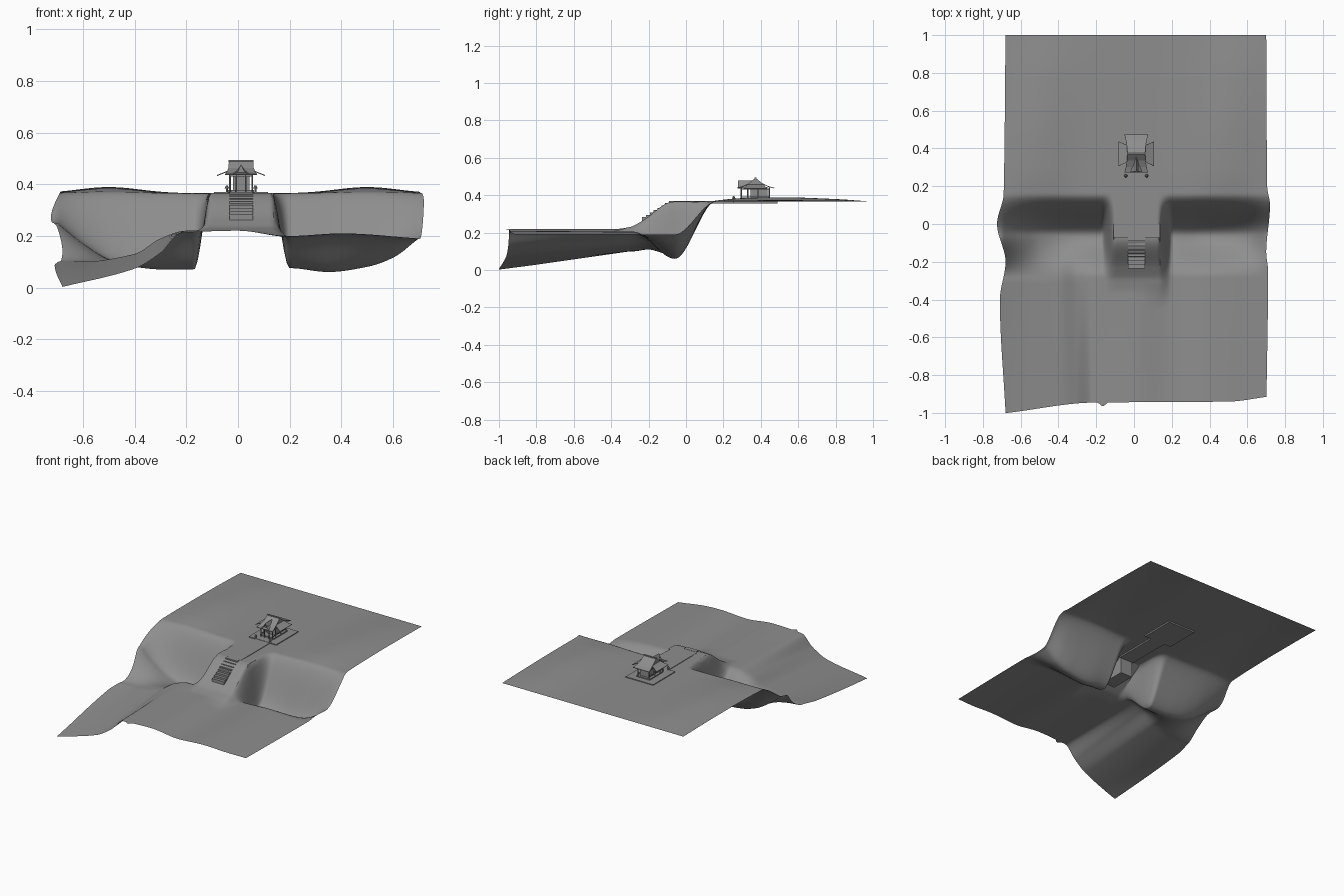
import bpy, bmesh, math
from mathutils import Vector, Matrix

old = bpy.data.objects.get("Cube")
if old:
    bpy.data.objects.remove(old)

grey = bpy.data.materials.new("stone grey")
grey.use_nodes = True
tone = (0.27, 0.27, 0.27, 1)
grey.diffuse_color = tone
grey.node_tree.nodes["Principled BSDF"].inputs["Base Color"].default_value = tone


def finish(name, bm, smooth=False):
    mesh = bpy.data.meshes.new(name)
    bm.to_mesh(mesh)
    bm.free()
    mesh.materials.append(grey)
    mesh.polygons.foreach_set("use_smooth", [smooth] * len(mesh.polygons))
    obj = bpy.data.objects.new(name, mesh)
    bpy.context.scene.collection.objects.link(obj)
    return obj


def add_box(bm, low, high):
    low, high = Vector(low), Vector(high)
    place = Matrix.Translation((low + high) / 2) @ Matrix.Diagonal((*(high - low), 1))
    bmesh.ops.create_cube(bm, size=1, matrix=place)


def add_post(bm, x, y, z, height, radius, top_radius=None):
    place = Matrix.Translation((x, y, z + height / 2))
    bmesh.ops.create_cone(bm, cap_ends=True, segments=8, radius1=radius,
                          radius2=radius if top_radius is None else top_radius,
                          depth=height, matrix=place)


def add_sheet(bm, rows):
    """Skin a strip of quads across rows of points."""
    grid = [[bm.verts.new(p) for p in row] for row in rows]
    for a, b in zip(grid, grid[1:]):
        for i in range(len(a) - 1):
            bm.faces.new((a[i], a[i + 1], b[i + 1], b[i]))


def step(a, b, t):
    t = min(max((t - a) / (b - a), 0), 1)
    return t * t * (3 - 2 * t)


def curve(points):
    """Smooth function through the given points, without overshoot."""
    slopes = [(b[1] - a[1]) / (b[0] - a[0]) for a, b in zip(points, points[1:])]
    tangents = [slopes[0]]
    for a, b in zip(slopes, slopes[1:]):
        tangents.append(2 * a * b / (a + b) if a * b > 0 else 0)
    tangents.append(slopes[-1])

    def value(x):
        x = min(max(x, points[0][0]), points[-1][0])
        i = 0
        while i < len(slopes) - 1 and x > points[i + 1][0]:
            i += 1
        (xa, ya), (xb, yb) = points[i], points[i + 1]
        w = xb - xa
        t = (x - xa) / w
        s = t * t * (3 - 2 * t)
        return (ya + (yb - ya) * s + w * t * (1 - t) ** 2 * tangents[i]
                - w * t * t * (1 - t) * tangents[i + 1])
    return value


# Terrain outline
left_edge = curve([(-1, -.68), (-.4, -.71), (-.2, -.68), (0, -.725), (.16, -.69), (1, -.68)])
right_edge = curve([(-1, .7), (-.25, .71), (-.15, .7), (.1, .72), (.2, .705), (1, .7)])
front_edge = curve([(-.68, -1), (-.2, -.945), (-.17, -.965), (-.14, -.945), (.5, -.94), (.7, -.915)])

# Terrain heights: front rim, lower meadow, hollow, causeway and upper field
front_rim = curve([(-.69, 0), (-.4, .07), (-.3, .13), (-.22, .21), (0, .22),
                   (.2, .2), (.4, .21), (.7, .19)])
meadow = curve([(-.72, .1), (-.6, .1), (-.4, .13), (-.3, .19), (-.2, .22), (0, .22),
                (.2, .195), (.4, .205), (.7, .19)])
hollow = curve([(-.7, .25), (-.6, .17), (-.5, .11), (-.4, .08), (-.3, .07), (-.15, .07),
                (.2, .075), (.35, .06), (.5, .08), (.6, .115), (.7, .19)])
causeway = curve([(-1, .22), (-.4, .218), (-.3, .23), (-.235, .262), (-.07, .365), (1, .365)])
swell = curve([(.1, 0), (.3, .8), (.5, 1), (.8, .6), (1, 0)])


def height(x, y):
    field = .365 + .024 * swell(y) * math.exp(-((abs(x) - .5) / .17) ** 2)
    blend = min(max((y + 1) / .7, 0), 1)
    ground = front_rim(x) + (meadow(x) - front_rim(x)) * blend
    low = hollow(x)
    if y < -.06:
        side = ground + (low - ground) * step(-.28, -.06, y)
    else:
        side = low + (field - low) * step(-.06, .16, y)
    middle = step(-.17, -.105, x) * (1 - step(.13, .2, x)) * step(-.45, -.3, y)
    return side + (max(causeway(y), side) - side) * middle


bm = bmesh.new()
bmesh.ops.create_grid(bm, x_segments=140, y_segments=170, size=1)
for v in bm.verts:
    u, w = (v.co.x + 1) / 2, (v.co.y + 1) / 2
    front = front_edge(-.69 + 1.39 * u)
    y = front + (1 - front) * w
    x = left_edge(y) + (right_edge(y) - left_edge(y)) * u
    v.co = (x, y, height(x, y))
finish("terrain", bm, smooth=True)

# Ramp with steps set into it
bm = bmesh.new()
add_sheet(bm, [[(x, y, z) for x in (-.108, .138)]
               for y, z in ((-.235, .26), (-.07, .367), (0, .367))])
finish("ramp", bm)

bm = bmesh.new()
count = 8
for i in range(count):
    y = -.235 + .165 * i / count
    top = .27 + .1 * (i + 1) / count
    add_box(bm, (-.033, y, top - .035), (.058, -.06, top))
finish("stairs", bm)

# Paving
mid = .012
bm = bmesh.new()
add_box(bm, (mid - .055, -.06, .355), (mid + .055, .25, .3685))
add_box(bm, (mid - .105, .25, .355), (mid + .105, .49, .3705))
finish("paving", bm)

# Lantern posts
bm = bmesh.new()
for side in (-1, 1):
    x = mid + side * .055
    add_post(bm, x, .255, .36, .025, .004)
    add_post(bm, x, .255, .383, .012, .009, .004)
finish("lantern_posts", bm)

# Pavilion body, posts and railings
bm = bmesh.new()
add_box(bm, (mid - .05, .305, .365), (mid + .05, .45, .378))
add_box(bm, (mid - .032, .345, .375), (mid + .032, .435, .445))
finish("pavilion_hall", bm)

bm = bmesh.new()
for side in (-1, 1):
    for y in (.295, .33, .385, .445):
        add_post(bm, mid + side * .043, y, .365, .075, .0035)
    add_post(bm, mid + side * .018, .295, .365, .075, .003)
    x = mid + side * .043
    for z in (.388, .43):
        add_box(bm, (x - .002, .295, z), (x + .002, .445, z + .004))
for y in (.295, .445):
    add_box(bm, (mid - .045, y - .002, .43), (mid + .045, y + .002, .436))
finish("pavilion_posts", bm)

# Roof: curved front and back slopes, side eaves, gable ends
ridge_y = .372
bm = bmesh.new()
for sign in (-1, 1):
    add_sheet(bm, [[(mid + side * w, ridge_y + sign * d, z) for side in (-sign, sign)]
                   for w, d, z in ((.047, 0, .49), (.049, .035, .462),
                                   (.055, .07, .446), (.062, .1, .438))])
    add_sheet(bm, [[(mid + sign * w, ridge_y + side * d, z) for side in (sign, -sign)]
                   for w, d, z in ((.04, .045, .456), (.065, .052, .445), (.093, .065, .434))])
    add_sheet(bm, [[(mid + sign * .043, ridge_y + side * d, z) for side in (sign, -sign)]
                   for d, z in ((.002, .486), (.035, .46), (.045, .45))])
bmesh.ops.recalc_face_normals(bm, faces=bm.faces)
roof = finish("pavilion_roof", bm)
shell = roof.modifiers.new("thickness", "SOLIDIFY")
shell.thickness = .004
shell.offset = 0

# Ridge beam and front dormer
bm = bmesh.new()
add_box(bm, (mid - .049, ridge_y - .005, .485), (mid + .049, ridge_y + .005, .494))
finish("ridge_beam", bm)

bm = bmesh.new()
add_sheet(bm, [[(mid + x, y, z) for x, z in ((-.036, .438), (-.014, .452), (0, .478),
                                             (.014, .452), (.036, .438))]
               for y in (.278, .36)])
dormer = finish("dormer_roof", bm)
shell = dormer.modifiers.new("thickness", "SOLIDIFY")
shell.thickness = .004

bm = bmesh.new()
bm.faces.new([bm.verts.new((mid + x, .29, z)) for x, z in ((-.03, .438), (.03, .438), (0, .474))])
finish("dormer_gable", bm)
